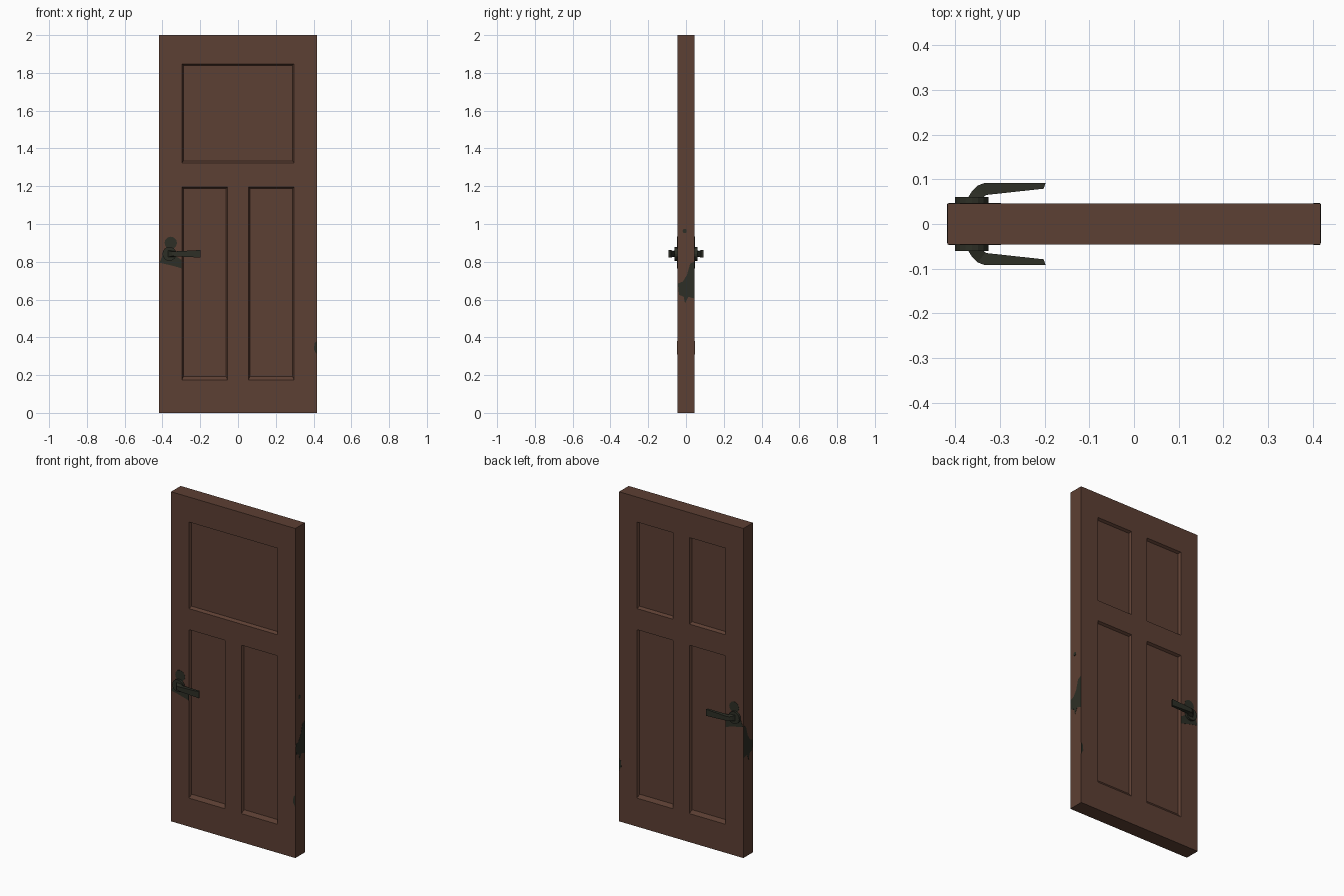
import bpy, bmesh, math
from mathutils import Matrix

if "Cube" in bpy.data.objects:
    bpy.data.objects.remove(bpy.data.objects["Cube"])

W, T, H = 0.417, 0.046, 2.0   # half width, half thickness, height


def material(name, rgb):
    m = bpy.data.materials.new(name)
    m.diffuse_color = (*rgb, 1)
    m.use_nodes = True
    m.node_tree.nodes["Principled BSDF"].inputs["Base Color"].default_value = m.diffuse_color
    return m


brown = material("brown_wood", (0.108, 0.050, 0.033))
dark = material("dark_metal", (0.026, 0.028, 0.019))


def finish(name, bm, mat):
    bmesh.ops.recalc_face_normals(bm, faces=bm.faces)
    me = bpy.data.meshes.new(name)
    bm.to_mesh(me)
    bm.free()
    me.materials.append(mat)
    ob = bpy.data.objects.new(name, me)
    bpy.context.collection.objects.link(ob)
    return ob


# Door slab: gridded box with inset panels
xs = [-W, -0.297, -0.055, 0.055, 0.297, W]
zs = [0, 0.173, 1.195, 1.323, 1.848, H]
bm = bmesh.new()
v = {(s, i, j): bm.verts.new((x, s * T, z))
     for s in (-1, 1) for i, x in enumerate(xs) for j, z in enumerate(zs)}
for s in (-1, 1):
    for i in range(5):
        for j in range(5):
            bm.faces.new([v[s, i, j], v[s, i + 1, j], v[s, i + 1, j + 1], v[s, i, j + 1]])
for k in range(5):
    for e in (0, 5):
        bm.faces.new([v[-1, k, e], v[-1, k + 1, e], v[1, k + 1, e], v[1, k, e]])
        bm.faces.new([v[-1, e, k], v[-1, e, k + 1], v[1, e, k + 1], v[1, e, k]])
bmesh.ops.recalc_face_normals(bm, faces=bm.faces)


def panel(s, x0, x1, z0, z1, sill):
    faces = []
    for f in bm.faces:
        c = f.calc_center_median()
        if abs(c.y - s * T) < 1e-4 and x0 < c.x < x1 and z0 < c.z < z1:
            faces.append(f)
    bmesh.ops.inset_region(bm, faces=faces, thickness=0.008, depth=-0.015, use_even_offset=True)
    inner = {p for f in faces for p in f.verts}
    low = min(p.co.z for p in inner)
    for p in inner:
        if p.co.z < low + 1e-4:
            p.co.z += sill


for s in (-1, 1):
    for a, b in ((xs[1], xs[2]), (xs[3], xs[4])):
        panel(s, a, b, zs[1], zs[2], 0.012)
        if s == 1:
            panel(s, a, b, zs[3], zs[4], 0.003)
panel(-1, xs[1], xs[4], zs[3], zs[4], 0.003)
finish("door_slab", bm, brown)

# Handles: round plate and curved lever on each side
PX, PZ = -0.363, 0.842
outer = [(-0.374, 0.055), (-0.362, 0.074), (-0.350, 0.086), (-0.336, 0.0912), (-0.198, 0.0915)]
inner = [(-0.340, 0.055), (-0.336, 0.061), (-0.332, 0.064), (-0.326, 0.0655), (-0.202, 0.079)]
half = [0.019, 0.015, 0.012, 0.013, 0.020]
for s, side in ((-1, "front"), (1, "back")):
    bm = bmesh.new()
    bmesh.ops.create_cone(bm, cap_ends=True, segments=16, radius1=0.037, radius2=0.037, depth=0.016,
                          matrix=Matrix.Translation((PX, s * 0.052, PZ)) @ Matrix.Rotation(math.pi / 2, 4, 'X'))
    finish(side + "_handle_plate", bm, dark)
    bm = bmesh.new()
    rings = [[bm.verts.new((x, s * y, PZ + h * d)) for (x, y), d in ((o, -1), (o, 1), (i, 1), (i, -1))]
             for o, i, h in zip(outer, inner, half)]
    for a, b in zip(rings, rings[1:]):
        for k in range(4):
            n = (k + 1) % 4
            bm.faces.new([a[k], a[n], b[n], b[k]])
    bm.faces.new(rings[0])
    bm.faces.new(rings[-1])
    finish(side + "_handle_lever", bm, dark)


# Dark wear marks: very thin plates on the slab
def mark(name, pts, place, offset):
    bm = bmesh.new()
    f = bm.faces.new([bm.verts.new(place(a, b)) for a, b in pts])
    ext = bmesh.ops.extrude_face_region(bm, geom=[f])
    bmesh.ops.translate(bm, vec=offset, verts=[g for g in ext["geom"] if isinstance(g, bmesh.types.BMVert)])
    finish(name, bm, dark)


edge_mark = [(0.045, 0.80), (0.045, 0.605), (0.012, 0.615), (-0.005, 0.58), (-0.012, 0.615),
             (-0.037, 0.625), (-0.043, 0.685), (-0.017, 0.695), (0.005, 0.73), (0.022, 0.79)]
dot = [(-0.007 + 0.011 * math.cos(k * math.pi / 4), 0.963 + 0.012 * math.sin(k * math.pi / 4)) for k in range(8)]
disc = [(-0.356 + 0.033 * math.cos(k * math.pi / 6), 0.900 + 0.033 * math.sin(k * math.pi / 6)) for k in range(12)]
smear = [(-0.415, 0.795), (-0.398, 0.838), (-0.33, 0.83), (-0.298, 0.81), (-0.298, 0.765), (-0.35, 0.78)]
chip = [(0.416, 0.31), (0.416, 0.38), (0.405, 0.37), (0.402, 0.335)]
for s, side in ((-1, "left"), (1, "right")):
    place = lambda a, b: (s * W, a, b)
    mark(side + "_edge_mark", edge_mark, place, (s * 0.001, 0, 0))
    if s == 1:
        mark(side + "_edge_dot", dot, place, (s * 0.001, 0, 0))
for s, side in ((-1, "front"), (1, "back")):
    place = lambda a, b: (a, s * T, b)
    for name, pts in (("handle_disc_mark", disc), ("handle_smear", smear), ("corner_chip", chip)):
        mark(side + "_" + name, pts, place, (0, s * 0.001, 0))
